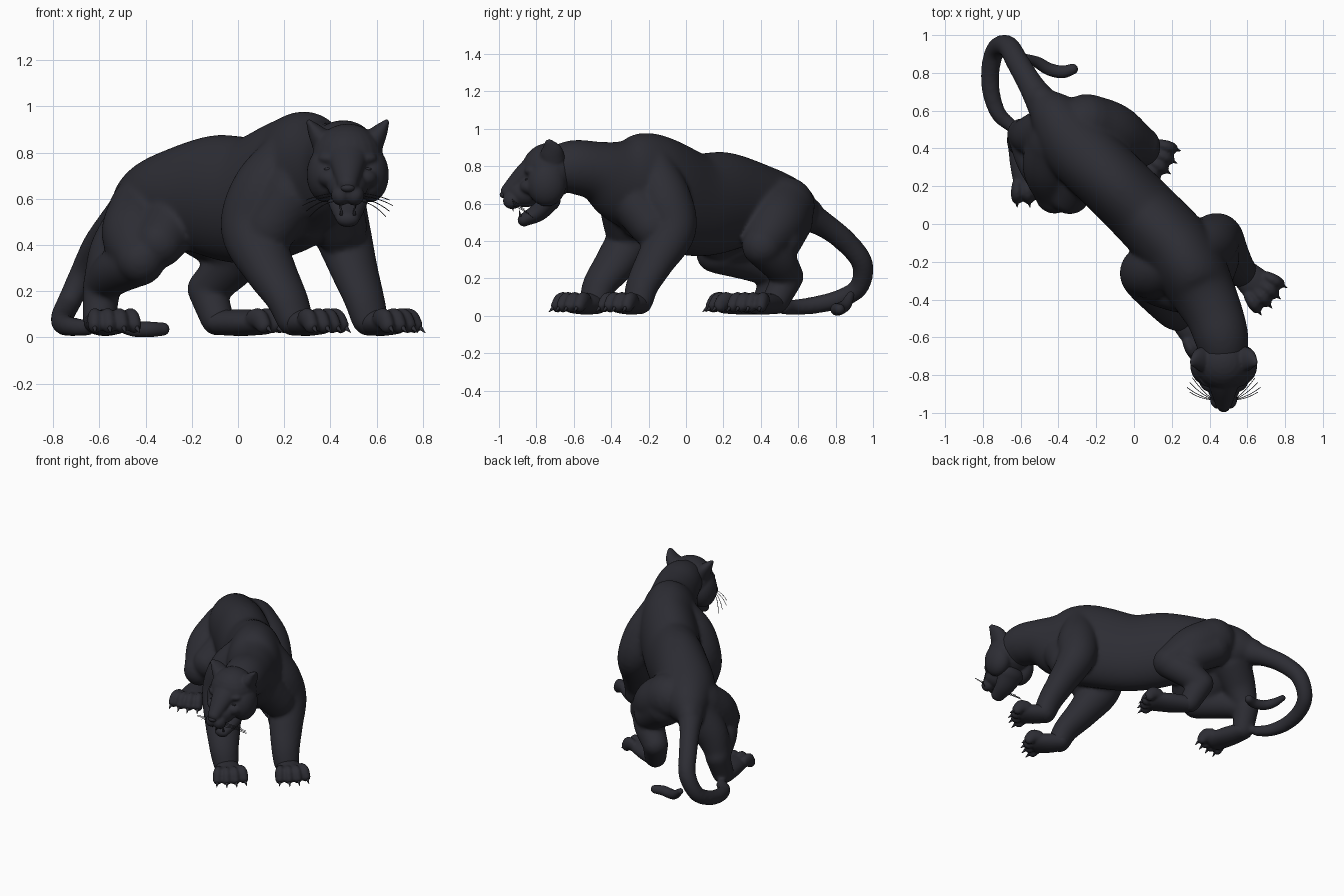
import bpy, bmesh, math
from mathutils import Vector, Matrix

if "Cube" in bpy.data.objects:
    bpy.data.objects.remove(bpy.data.objects["Cube"])

COAT = bpy.data.materials.new("charcoal coat")
COAT.diffuse_color = (0.026, 0.026, 0.034, 1)
COAT.use_nodes = True
COAT.node_tree.nodes["Principled BSDF"].inputs["Base Color"].default_value = COAT.diffuse_color
FWD, UP = Vector((0.7, -0.7, 0.1)), Vector((0, 0, 1))

def smooth_path(pts, n):
    """Catmull-Rom interpolation of (x, y, z, half width, half height)."""
    pts = [Vector(p if len(p) == 5 else (*p, p[3])) for p in pts]
    p = [pts[0] * 2 - pts[1]] + pts + [pts[-1] * 2 - pts[-2]]
    out = []
    for i in range(1, len(p) - 2):
        a, b, c, d = p[i - 1:i + 3]
        for k in range(n):
            t = k / n
            out.append(0.5 * (2 * b + (c - a) * t + (2 * a - 5 * b + 4 * c - d) * t * t
                              + (3 * b - a - 3 * c + d) * t ** 3))
    return out + [pts[-1]]

def loft(bm, pts, ref=FWD, n=6, sides=28):
    """Elliptical tube through the points, with rounded ends."""
    path = smooth_path(pts, n)
    cs = [Vector(q[:3]) for q in path]
    last = len(cs) - 1
    rings = []
    for i, q in enumerate(path):
        t = (cs[min(i + 1, last)] - cs[max(i - 1, 0)]).normalized()
        s = t.cross(ref).normalized()
        u = s.cross(t)
        rings.append((cs[i], s, u, q[3], q[4], t))
    def cap(r, sign):
        c, s, u, w, h, t = r
        return [(c + t * sign * min(w, h) * math.sin(a), s, u, w * math.cos(a), h * math.cos(a), t)
                for a in (0.35, 0.7, 1.05, 1.4)]
    rings = cap(rings[0], -1)[::-1] + rings + cap(rings[-1], 1)
    loops = []
    for c, s, u, w, h, t in rings:
        loops.append([bm.verts.new(c + s * w * math.cos(a) + u * h * math.sin(a))
                      for a in (2 * math.pi * k / sides for k in range(sides))])
    faces = [bm.faces.new((a[k], a[(k + 1) % sides], b[(k + 1) % sides], b[k]))
             for a, b in zip(loops, loops[1:]) for k in range(sides)]
    faces += [bm.faces.new(loops[0][::-1]), bm.faces.new(loops[-1])]
    bmesh.ops.recalc_face_normals(bm, faces=faces)

def ball(bm, c, r):
    bmesh.ops.create_uvsphere(bm, u_segments=24, v_segments=14, radius=1,
                              matrix=Matrix.Translation(c) @ Matrix.Diagonal((*r, 1)))

def spike(bm, a, b, r):
    a, b = Vector(a), Vector(b)
    rot = (b - a).to_track_quat('Z', 'Y').to_matrix().to_4x4()
    bmesh.ops.create_cone(bm, cap_ends=True, segments=10, radius1=r, radius2=r * 0.08,
                          depth=(b - a).length, matrix=Matrix.Translation((a + b) / 2) @ rot)

def finish(bm, name, voxel=0, iters=4):
    me = bpy.data.meshes.new(name)
    bm.to_mesh(me)
    bm.free()
    me.polygons.foreach_set("use_smooth", [True] * len(me.polygons))
    me.materials.append(COAT)
    ob = bpy.data.objects.new(name, me)
    bpy.context.collection.objects.link(ob)
    if voxel:  # melt the overlapping forms into one skin
        m = ob.modifiers.new("skin", 'REMESH')
        m.mode, m.voxel_size, m.use_smooth_shade = 'VOXEL', voxel, True
        m = ob.modifiers.new("soften", 'SMOOTH')
        m.factor, m.iterations = 0.5, iters

def paw(name, heel, toe):
    """Paw from heel to knuckles, with four toes and claws."""
    bm, claws = bmesh.new(), bmesh.new()
    heel, toe = Vector((*heel, .064)), Vector((*toe, .064))
    d = (toe - heel).normalized()
    s = Vector((-d.y, d.x, 0))
    loft(bm, [(*heel, .070, .054), (*((heel + toe) / 2), .084, .058), (*toe, .090, .052)], UP)
    for k in (-1.5, -0.5, 0.5, 1.5):
        c = toe + s * 0.054 * k + d * (0.040 - 0.014 * abs(k))
        v = (d + s * 0.16 * k).normalized()
        a, b = c - v * 0.04, c + v * 0.030
        loft(bm, [(a.x, a.y, .084, .028, .038), (c.x, c.y, .081, .033, .045),
                  (b.x, b.y, .050, .030, .036)], UP)
        root, tip = b + v * 0.012, b + v * 0.050
        spike(claws, (root.x, root.y, .052), (tip.x, tip.y, .020), 0.015)
    finish(bm, name, 0.009, 4)
    finish(claws, name + "_claws")

# body: torso and neck
bm = bmesh.new()
loft(bm, [(-.49, .66, .55, .075, .08), (-.42, .57, .575, .138, .15), (-.30, .41, .605, .185, .20),
          (-.11, .22, .61, .187, .265), (.06, .05, .595, .19, .277), (.22, -.12, .655, .195, .292),
          (.30, -.24, .705, .19, .28), (.365, -.36, .73, .172, .225), (.425, -.48, .775, .153, .16),
          (.463, -.60, .795, .143, .145), (.475, -.70, .78, .125, .125)], UP, 7, 40)
# front legs, left then right
loft(bm, [(.22, -.23, .80, .11), (.12, -.25, .64, .145), (.06, -.265, .47, .135), (.135, -.365, .30, .12, .108),
          (.21, -.46, .17, .098, .084), (.245, -.49, .08, .085, .075)])
loft(bm, [(.24, -.34, .62, .13), (.14, -.32, .48, .12)])
loft(bm, [(.34, -.17, .80, .11), (.40, -.11, .62, .14), (.45, -.07, .46, .125), (.50, -.16, .30, .112, .098),
          (.545, -.23, .17, .095, .082), (.57, -.255, .08, .085, .075)])
loft(bm, [(.39, -.29, .62, .13), (.44, -.18, .48, .12)])
# left hind leg: thigh, flank, shank, back of the thigh, foot
loft(bm, [(-.41, .44, .55, .15), (-.44, .30, .44, .15), (-.42, .16, .335, .107)])
loft(bm, [(-.28, .27, .50, .13), (-.34, .16, .41, .11)])
loft(bm, [(-.42, .17, .325, .10), (-.52, .33, .29, .10), (-.59, .47, .23, .082)])
loft(bm, [(-.43, .50, .50, .14), (-.53, .47, .37, .115), (-.59, .47, .23, .082)])
loft(bm, [(-.59, .48, .22, .082), (-.60, .43, .08, .073)])
# right hind leg: thigh, shank, back of the thigh, foot
loft(bm, [(-.25, .53, .585, .16), (-.11, .48, .49, .158), (.03, .41, .375, .112)])
loft(bm, [(.03, .41, .36, .10), (-.05, .49, .29, .10), (-.135, .545, .21, .085)])
loft(bm, [(-.22, .55, .51, .13), (-.07, .51, .40, .11)])
loft(bm, [(-.135, .545, .21, .085), (-.09, .48, .08, .073)])
# tail
loft(bm, [(-.46, .60, .56, .095), (-.545, .735, .488, .068), (-.615, .855, .395, .061), (-.67, .942, .28, .057),
          (-.73, .925, .155, .052), (-.76, .82, .09, .050), (-.755, .69, .058, .047),
          (-.715, .58, .046, .042), (-.65, .52, .042, .036)], n=8)
finish(bm, "body", 0.012, 11)

paw("front_paw_left", (.24, -.475), (.350, -.595))
paw("front_paw_right", (.565, -.245), (.672, -.345))
paw("hind_paw_left", (-.60, .43), (-.545, .205))
paw("hind_paw_right", (-.08, .465), (.115, .35))

# tail tip curling back to the ground
bm = bmesh.new()
loft(bm, [(-.57, .88, .11, .020), (-.51, .855, .06, .030), (-.45, .82, .037, .033),
          (-.38, .805, .035, .033), (-.325, .82, .036, .028)], UP)
finish(bm, "tail_tip")

# head: skull, face, cheeks, brows, muzzle, ears
X = .475
bm = bmesh.new()
ball(bm, (X, -.73, .775), (.155, .15, .15))
loft(bm, [(X, -.78, .81, .105, .08), (X, -.865, .745, .075, .062), (X, -.95, .665, .045, .042)], UP)
ball(bm, (X, -.86, .655), (.088, .095, .075))
for s in (-1, 1):
    ball(bm, (X + s * .098, -.745, .705), (.080, .105, .12))
    ball(bm, (X + s * .07, -.825, .775), (.058, .04, .028))
    ball(bm, (X + s * .07, -.83, .69), (.06, .06, .045))
    ball(bm, (X + s * .030, -.93, .615), (.042, .05, .045))
    loft(bm, [(X + s * .105, -.715, .845, .055, .068), (X + s * .138, -.72, .89, .036, .056),
              (X + s * .168, -.735, .932, .013, .022)], Vector((0, 1, 0)))
finish(bm, "head", 0.007, 9)

# open lower jaw
bm = bmesh.new()
loft(bm, [(X, -.73, .62, .10, .06), (X, -.79, .555, .072, .05), (X, -.865, .513, .050, .035)], UP)
finish(bm, "lower_jaw")

# nose and eyes
bm = bmesh.new()
ball(bm, (X, -.974, .647), (.030, .022, .018))
finish(bm, "nose")
bm = bmesh.new()
for s in (-1, 1):
    ball(bm, (X + s * .083, -.850, .728), (.020, .012, .007))
finish(bm, "eyes")

# teeth
bm = bmesh.new()
for s in (-1, 1):
    spike(bm, (X + s * .034, -.93, .59), (X + s * .034, -.922, .555), .008)
    spike(bm, (X + s * .028, -.885, .53), (X + s * .028, -.892, .568), .008)
finish(bm, "teeth")

# whiskers
cu = bpy.data.curves.new("whiskers", 'CURVE')
cu.dimensions, cu.bevel_depth, cu.bevel_resolution = '3D', 0.0018, 0
for s in (-1, 1):
    for i in range(4):
        sp = cu.splines.new('POLY')
        sp.points.add(6)
        for k, p in enumerate(sp.points):
            t = k / 6
            p.co = (X + s * (.055 + t * (.14 - .015 * abs(i - 1))), -.93 + .025 * i * t + .04 * t * t,
                    .625 - .012 * i - .01 * t - t * t * (.02 + .012 * i), 1)
cu.materials.append(COAT)
bpy.context.collection.objects.link(bpy.data.objects.new("whiskers", cu))
